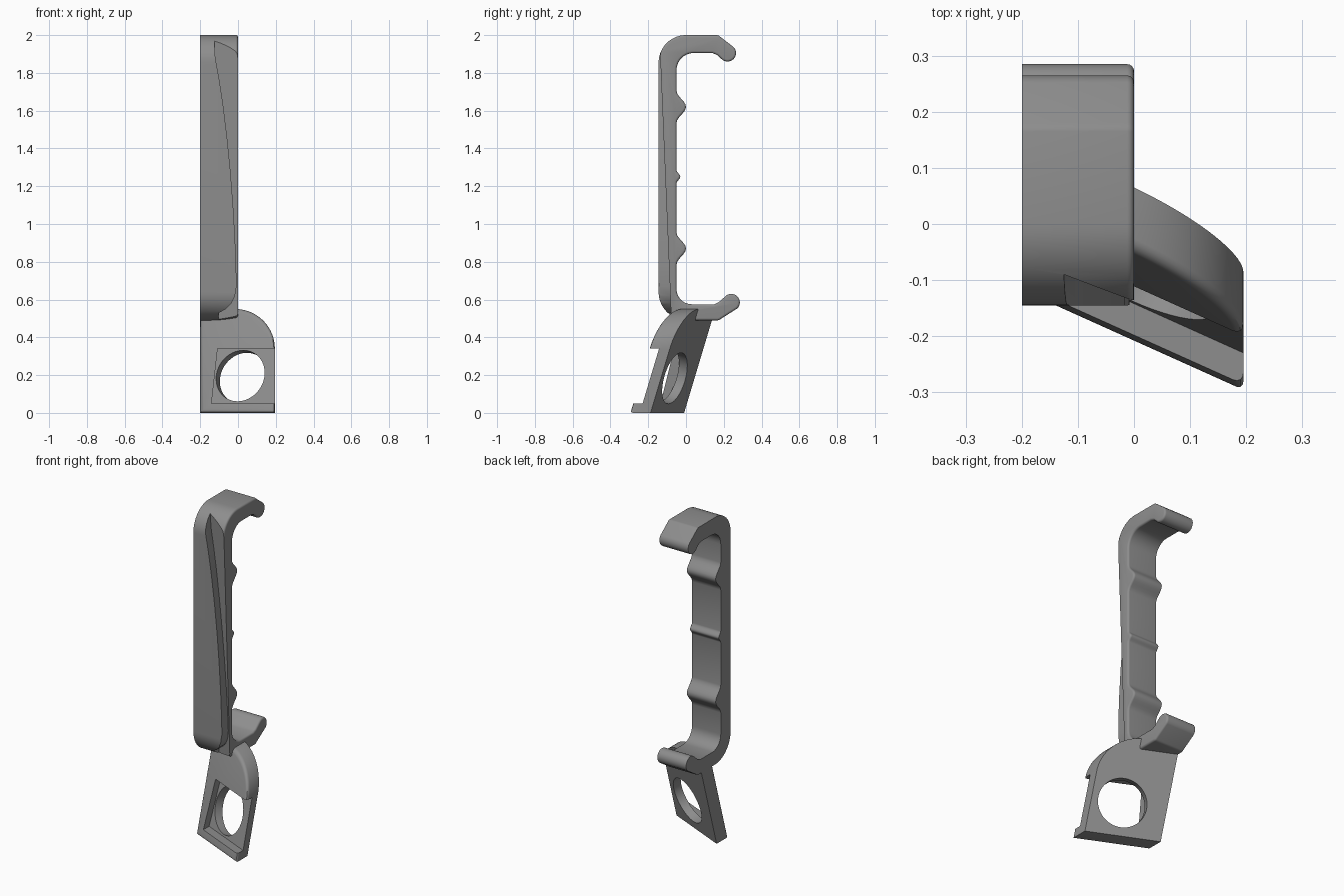
import bpy, bmesh, math
from mathutils import Vector

if "Cube" in bpy.data.objects:
    bpy.data.objects.remove(bpy.data.objects["Cube"])

grey = bpy.data.materials.new("plain_grey")
grey.diffuse_color = (0.27, 0.27, 0.27, 1)
grey.use_nodes = True
grey.node_tree.nodes["Principled BSDF"].inputs["Base Color"].default_value = grey.diffuse_color


def arc(cu, cv, r, a0, a1, n=10):
    return [(cu + r * math.cos(math.radians(a0 + (a1 - a0) * i / n)),
             cv + r * math.sin(math.radians(a0 + (a1 - a0) * i / n))) for i in range(n + 1)]


def prism(name, near, far, bevel=0.0):
    """Solid between two matching outlines; the far rim can be rounded."""
    bm = bmesh.new()
    a = [bm.verts.new(p) for p in near]
    b = [bm.verts.new(p) for p in far]
    n = len(a)
    bm.faces.new(a[::-1])
    cap = bm.faces.new(b)
    for i in range(n):
        j = (i + 1) % n
        bm.faces.new((a[i], a[j], b[j], b[i]))
    bmesh.ops.recalc_face_normals(bm, faces=bm.faces)
    if bevel:
        bmesh.ops.bevel(bm, geom=list(cap.edges), offset=bevel, segments=4,
                        profile=0.5, affect='EDGES', clamp_overlap=True)
    me = bpy.data.meshes.new(name)
    bm.to_mesh(me)
    bm.free()
    ob = bpy.data.objects.new(name, me)
    bpy.context.collection.objects.link(ob)
    me.materials.append(grey)
    return ob


def activate(ob):
    bpy.ops.object.select_all(action='DESELECT')
    ob.select_set(True)
    bpy.context.view_layer.objects.active = ob


def cut(ob, cutter):
    activate(ob)
    m = ob.modifiers.new("cut", 'BOOLEAN')
    m.operation, m.solver, m.object = 'DIFFERENCE', 'EXACT', cutter
    bpy.ops.object.modifier_apply(modifier=m.name)
    bpy.data.objects.remove(cutter)


def bump(z, height, half, n=12):
    return [(-0.05 + height * (0.5 - 0.5 * math.cos(2 * math.pi * i / n)),
             z - half + 2 * half * i / n) for i in range(n + 1)]


# Clip: C-shaped side profile (y, z) with hooked ends and inner ridges
profile = arc(0, 1.855, 0.145, 90, 180, 14)
profile += arc(0.005, 0.64, 0.15, 180, 270, 14)
profile += arc(0.165, 0.52, 0.03, -90, -45, 4)
profile += arc(0.24, 0.585, 0.045, -45, 135, 14)
profile += [(0.172, 0.585), (0.15, 0.575)]
profile += arc(0.03, 0.655, 0.08, 270, 180)
profile += bump(0.87, 0.05, 0.085) + bump(1.25, 0.02, 0.035) + bump(1.62, 0.05, 0.085)
profile += arc(0.04, 1.815, 0.09, 180, 90)
profile += [(0.14, 1.905), (0.165, 1.895)]
profile += arc(0.22, 1.905, 0.045, 225, 405, 14)
profile += arc(0.16, 1.97, 0.03, 45, 80, 4)
clip = prism("clip", [(-0.2, y, z) for y, z in profile],
             [(0, y, z) for y, z in profile], 0.012)

# Curved relief along the clip's front right edge
relief = [(-0.125, 1.97), (-0.12, 1.88), (-0.1, 1.77), (-0.08, 1.64), (-0.058, 1.46),
          (-0.04, 1.28), (-0.026, 1.1), (-0.016, 0.93), (-0.01, 0.78), (-0.008, 0.67),
          (-0.016, 0.62), (-0.035, 0.58), (-0.065, 0.55), (-0.1, 0.53), (-0.11, 0.45),
          (0.05, 0.45), (0.05, 1.97)]
cut(clip, prism("relief_cutter",
                [(x, -0.137 - 0.4 * x + 0.042 * (1.9 - z), z) for x, z in relief],
                [(x, -0.4, z) for x, z in relief]))


# Ring plate: leaning slab, measured by its distance t in front of the back plane
def on_plate(x, z, t):
    return (x, -0.1 - 0.45 * x + 0.3 * z - t, z)


outline = [(-0.2, 0), (0.195, 0)] + arc(-0.015, 0.34, 0.21, 0, 90, 20) + [(-0.2, 0.55)]
plate = prism("ring_plate", [on_plate(x, z, 0) for x, z in outline],
              [on_plate(x, z, 0.113) for x, z in outline], 0.02)

# Recess leaving a left rib, bottom lip and thick top, open on the right
pocket = [(-0.14, 0.05), (0.3, 0.05), (0.3, 0.34), (-0.108, 0.34)]
cut(plate, prism("pocket_cutter", [on_plate(x, z, 0.057) for x, z in pocket],
                 [on_plate(x, z, 0.3) for x, z in pocket]))

# Round hole square to the plate
normal = Vector((0.45, 1, -0.3)).normalized()
side = normal.orthogonal().normalized()
up = normal.cross(side)
centre = Vector(on_plate(0.022, 0.19, 0.03))
ring = [centre + side * u + up * v for u, v in arc(0, 0, 0.14, 0, 360, 48)[:-1]]
cut(plate, prism("hole_cutter", [p - normal * 0.045 for p in ring],
                 [p + normal * 0.1 for p in ring]))

for ob in (clip, plate):
    activate(ob)
    bpy.ops.object.shade_smooth_by_angle(angle=math.radians(30))
